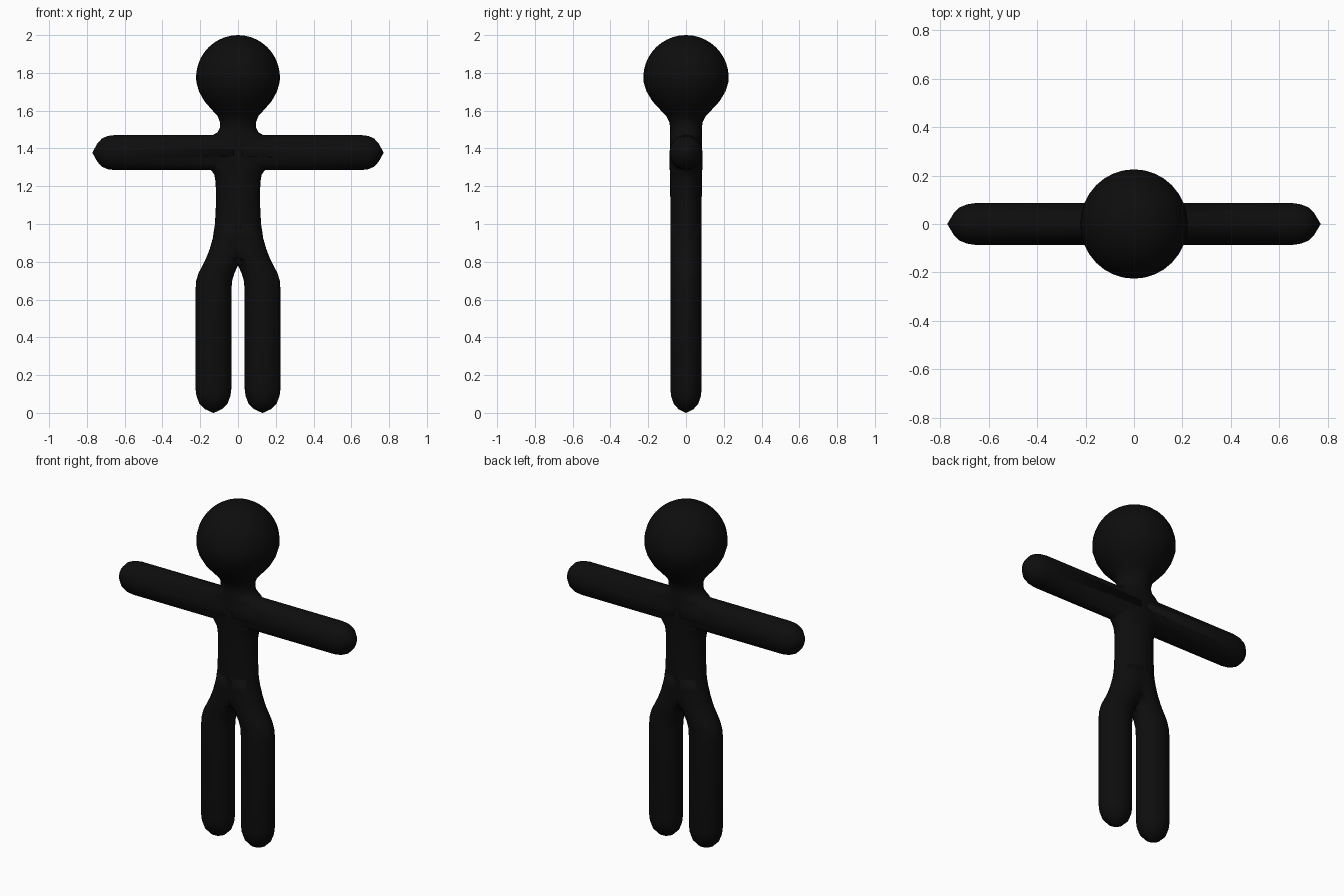
import bpy, bmesh, math
from mathutils import Vector

if "Cube" in bpy.data.objects:
    bpy.data.objects.remove(bpy.data.objects["Cube"])

SEGMENTS = 32
black = bpy.data.materials.new("black")
black.diffuse_color = (0.004, 0.004, 0.004, 1)
black.use_nodes = True
black.node_tree.nodes["Principled BSDF"].inputs["Base Color"].default_value = black.diffuse_color


def loft(name, rings, place):
    """Skin elliptical rings (height, centre, half width, half depth)."""
    bm = bmesh.new()
    loops = []
    for h, c, rw, rd in rings:
        loop = []
        for i in range(SEGMENTS):
            a = 2 * math.pi * i / SEGMENTS
            loop.append(bm.verts.new(place(h, c + rw * math.cos(a), rd * math.sin(a))))
        loops.append(loop)
    for lo, hi in zip(loops, loops[1:]):
        for i in range(SEGMENTS):
            j = (i + 1) % SEGMENTS
            bm.faces.new((lo[i], lo[j], hi[j], hi[i]))
    bm.faces.new(loops[0])
    bm.faces.new(loops[-1])
    bmesh.ops.recalc_face_normals(bm, faces=bm.faces)
    mesh = bpy.data.meshes.new(name)
    bm.to_mesh(mesh)
    bm.free()
    mesh.materials.append(black)
    ob = bpy.data.objects.new(name, mesh)
    bpy.context.collection.objects.link(ob)
    return ob


# Torso, neck and round head in one turned form
core = [(0.82, 0.11, 0.072), (0.87, 0.135, 0.079), (0.93, 0.133, 0.082),
        (1.0, 0.122, 0.083), (1.1, 0.117, 0.083), (1.22, 0.118, 0.084),
        (1.26, 0.125, 0.085), (1.285, 0.142, 0.086), (1.31, 0.16, 0.087),
        (1.45, 0.16, 0.085), (1.47, 0.135, 0.085), (1.485, 0.108, 0.084),
        (1.51, 0.096, 0.084), (1.54, 0.096, 0.088), (1.57, 0.107, 0.104),
        (1.6, 0.134, 0.132), (1.65, 0.178, 0.178), (1.7, 0.206, 0.208)]
for k in range(0, 12):
    a = math.radians(-6 + 8.6 * k)
    core.append((1.775 + 0.225 * math.sin(a), 0.222 * math.cos(a), 0.226 * math.cos(a)))
core[-1] = (2.0, 0.002, 0.002)
body = loft("body", [(z, 0, w, d) for z, w, d in core],
            lambda h, u, v: Vector((u, v, h)))

# Limb shapes: rounded tips, hips sweeping inward to the waist
leg = [(0.0, 0.13, 0.002, 0.002), (0.02, 0.13, 0.045, 0.04), (0.05, 0.13, 0.075, 0.066),
       (0.09, 0.13, 0.09, 0.079), (0.13, 0.13, 0.095, 0.083), (0.65, 0.13, 0.095, 0.083)]
for z, outer, inner in [(0.7, 0.221, 0.031), (0.74, 0.209, 0.019), (0.78, 0.188, 0.0),
                        (0.82, 0.168, -0.03), (0.87, 0.149, -0.06),
                        (0.93, 0.132, -0.08), (0.99, 0.119, -0.09)]:
    leg.append((z, (outer + inner) / 2, (outer - inner) / 2, 0.082))
arm = [(0.02, 1.378, 0.093, 0.087), (0.65, 1.378, 0.093, 0.087), (0.69, 1.378, 0.088, 0.081),
       (0.72, 1.378, 0.075, 0.069), (0.745, 1.378, 0.048, 0.044), (0.77, 1.378, 0.002, 0.002)]

# Mirrored limbs fused into the body
for side, s in (("left", -1), ("right", 1)):
    limbs = [loft(side + "_leg", leg, lambda h, u, v: Vector((s * u, v, h))),
             loft(side + "_arm", arm, lambda h, u, v: Vector((s * h, v, u)))]
    for limb in limbs:
        mod = body.modifiers.new("join", 'BOOLEAN')
        mod.operation = 'UNION'
        mod.solver = 'EXACT'
        mod.object = limb
        bpy.context.view_layer.objects.active = body
        bpy.ops.object.modifier_apply(modifier=mod.name)
        bpy.data.objects.remove(limb)

# Smooth skin
bpy.ops.object.select_all(action='DESELECT')
body.select_set(True)
bpy.context.view_layer.objects.active = body
bpy.ops.object.shade_smooth()
